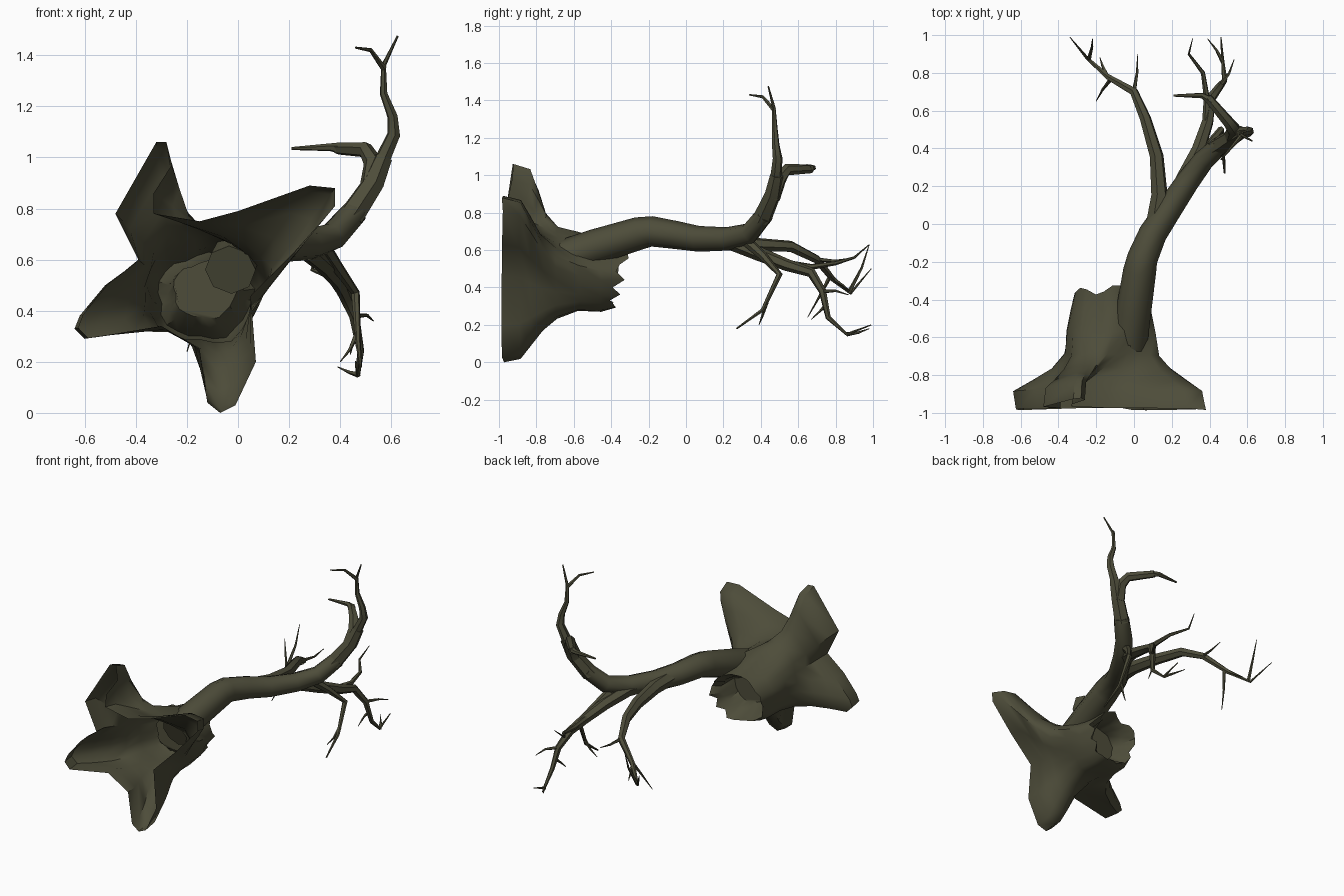
import bpy, bmesh, math, random
from mathutils import Vector

if "Cube" in bpy.data.objects:
    bpy.data.objects.remove(bpy.data.objects["Cube"])

random.seed(4)
bark = bpy.data.materials.new("dark_olive_bark")
bark.diffuse_color = (0.075, 0.073, 0.042, 1)
bark.use_nodes = True
bark.node_tree.nodes["Principled BSDF"].inputs["Base Color"].default_value = bark.diffuse_color


def finish(name, bm):
    bmesh.ops.recalc_face_normals(bm, faces=bm.faces)
    me = bpy.data.meshes.new(name)
    bm.to_mesh(me)
    bm.free()
    ob = bpy.data.objects.new(name, me)
    bpy.context.collection.objects.link(ob)
    me.materials.append(bark)
    bpy.ops.object.select_all(action='DESELECT')
    ob.select_set(True)
    bpy.context.view_layer.objects.active = ob
    bpy.ops.object.shade_smooth_by_angle(angle=math.radians(50))


def bridge(bm, a, b):
    n = len(a)
    for i in range(n):
        bm.faces.new((a[i], a[(i + 1) % n], b[(i + 1) % n], b[i]))


def limb(name, r0, r1, *pts, sides=6):
    """Tube through the points, tapering from radius r0 to r1."""
    bm = bmesh.new()
    P = [Vector(p) for p in pts]
    last = len(P) - 1
    prev, u = None, None
    for i, p in enumerate(P):
        d = (P[min(i + 1, last)] - P[max(i - 1, 0)]).normalized()
        u = u or d.orthogonal().normalized()
        u = (u - d * u.dot(d)).normalized()
        v = d.cross(u)
        r = r0 + (r1 - r0) * i / last
        ring = []
        for k in range(sides):
            t = 2 * math.pi * k / sides
            ring.append(bm.verts.new(p + (u * math.cos(t) + v * math.sin(t)) * r))
        if prev:
            bridge(bm, prev, ring)
        else:
            bm.faces.new(ring)
        prev = ring
    bm.faces.new(prev)
    finish(name, bm)


def twig(name, start, end):
    """Short thin twig with a slight kink halfway."""
    a, b = Vector(start), Vector(end)
    kink = Vector([random.uniform(-.015, .015) for _ in range(3)])
    limb(name, .012, .002, a, (a + b) / 2 + kink, b, sides=5)


# Hollow stump: star-shaped root outline (x, z) lofted into a round trunk along y
outline = [(-.48, .78), (-.32, 1.06), (-.28, 1.06), (-.26, .97), (-.33, .86), (-.33, .78),
           (-.15, .75), (0, .79), (.28, .89), (.38, .88), (.38, .81), (.22, .63), (.05, .46),
           (.07, .2), (-.01, .03), (-.07, 0), (-.12, .04), (-.15, .25), (-.3, .34), (-.6, .29),
           (-.64, .33), (-.62, .38), (-.52, .5), (-.39, .6)]
N = len(outline)
# depth, share of root shape, trunk radius; the last two turn back inside the broken end
levels = [(-.98, 1, .22), (-.89, .93, .22), (-.83, .66, .22), (-.77, .36, .215),
          (-.69, .14, .21), (-.57, 0, .205), (-.46, 0, .185), (-.37, 0, .165),
          (-.43, 0, .13), (-.52, 0, .11)]
bm = bmesh.new()
prev = None
for level, (y, share, radius) in enumerate(levels):
    broken = y > -.45
    jag = .03 if broken else .008
    ring = []
    for i, (ox, oz) in enumerate(outline):
        a = math.radians(145) - 2 * math.pi * i / N
        r = radius * (1 + .05 * math.sin(5 * a + 1) + .03 * math.sin(9 * a))
        x = -.13 + r * math.cos(a) * (1.12 if y > -.6 else 1)
        z = (.455 if y > -.5 else .48) + r * math.sin(a)
        dy = random.uniform(-jag, jag)
        if broken:  # the upper right of the break reaches furthest
            dy += .035 * math.sin(a) + .02 * math.cos(a)
        tip = share
        if ox < -.5 and level < 2:  # left root is rounded under
            tip = (.95, 1)[level]
            dy += .01 * level
        if oz > .7 and ox < -.2:  # upper root leans away from the base plane
            dy += .06 * share * min(1, (oz - .7) / .3)
        ring.append(bm.verts.new((x + (ox - x) * tip, y + dy, z + (oz - z) * tip)))
    if prev:
        bridge(bm, prev, ring)
    prev = ring
bm.faces.new(prev)
finish("hollow_root_stump", bm)

# Main limb and its upturned end
limb("main_limb", .1, .05, (-.03, -.64, .56), (-.005, -.48, .62), (.03, -.25, .69),
     (.045, -.18, .7), (.1, -.05, .68), (.18, .07, .66), (.28, .22, .66),
     (.37, .34, .69), (.46, .42, .79), sides=8)
limb("upper_limb", .053, .036, (.44, .405, .765), (.53, .465, .9), (.57, .485, 1.0))
limb("upper_tip", .032, .004, (.56, .48, .98), (.61, .49, 1.09), (.605, .48, 1.16),
     (.57, .475, 1.25), (.57, .47, 1.36), (.625, .44, 1.475))
limb("upper_stub", .046, .024, (.52, .46, .88), (.53, .5, .98), (.5, .54, 1.03),
     (.39, .67, 1.035))
limb("upper_stub_tip", .025, .006, (.41, .65, 1.035), (.36, .68, 1.04), (.21, .68, 1.035))
limb("upper_twig", .013, .004, (.57, .47, 1.35), (.52, .41, 1.42), (.46, .34, 1.43))

# Left, right and drooping branches
limb("left_branch", .052, .002, (.11, -.02, .68), (.135, .15, .655), (.12, .36, .63),
     (.06, .56, .62), (0, .7, .55), (-.14, .78, .45), (-.25, .88, .37), (-.34, .99, .5))
limb("right_branch", .05, .003, (.2, .1, .65), (.27, .25, .64), (.34, .39, .58),
     (.39, .54, .52), (.41, .67, .48), (.455, .73, .38), (.48, .76, .24),
     (.47, .86, .15), (.46, .99, .2))
limb("right_long_twig", .021, .002, (.38, .52, .53), (.385, .67, .51), (.365, .8, .53),
     (.29, .9, .56), (.31, .98, .63))
limb("drooping_branch", .03, .005, (.33, .31, .66), (.39, .41, .57), (.46, .5, .47),
     (.47, .41, .28), (.48, .27, .18))

# Fine twigs
twig("left_twig_low", (-.12, .77, .46), (-.2, .65, .24))
twig("left_twig_side", (0, .7, .55), (.02, .9, .56))
twig("left_twig_short", (-.14, .78, .45), (-.18, .88, .38))
twig("left_twig_tip", (-.24, .87, .37), (-.22, .98, .63))
twig("right_twig_end", (.47, .86, .15), (.39, .98, .18))
twig("right_twig_side", (.455, .73, .38), (.53, .87, .36))
twig("right_twig_low", (.47, .75, .31), (.44, .67, .23))
twig("drooping_twig", (.47, .43, .32), (.4, .39, .2))
